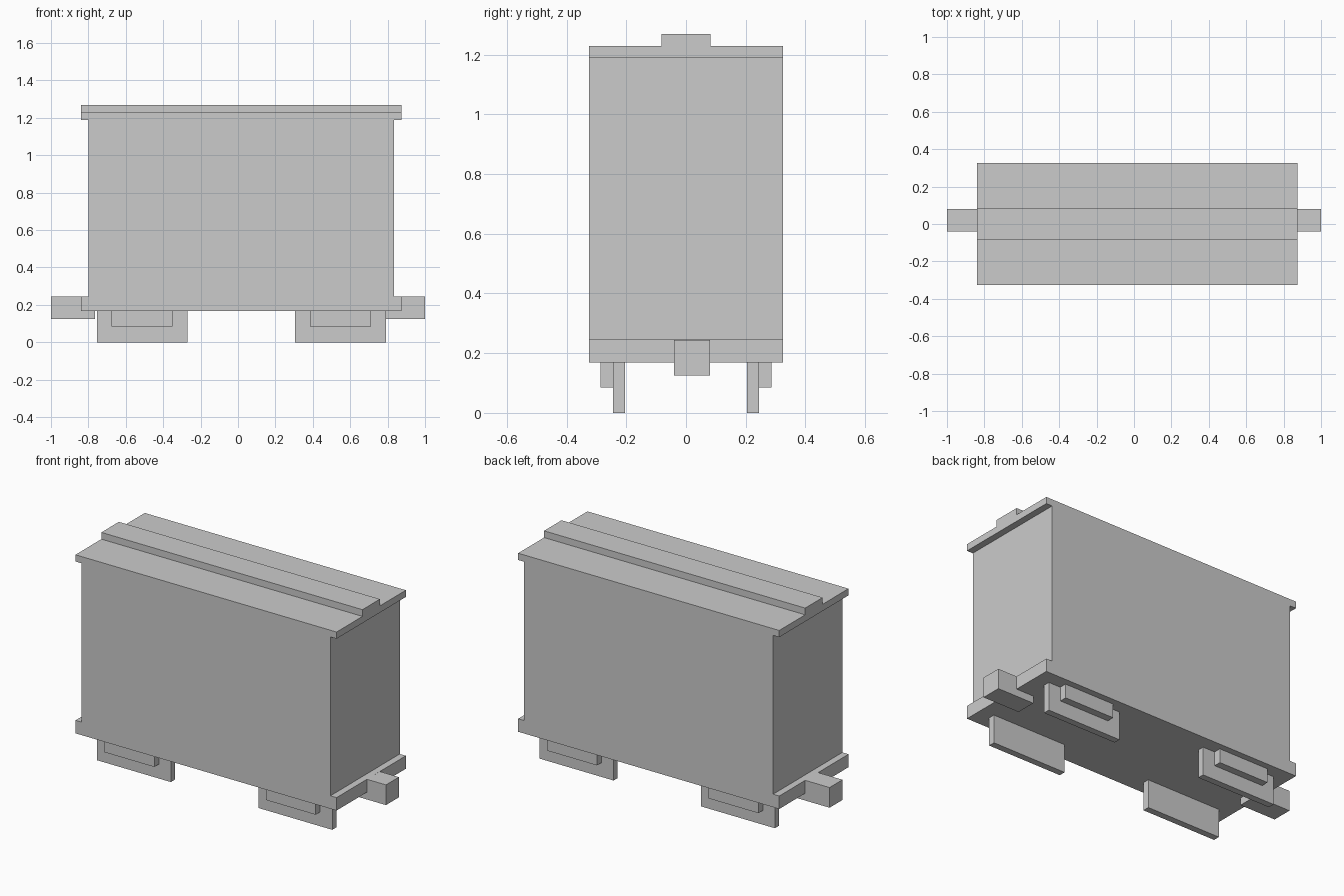
import bpy, bmesh

if "Cube" in bpy.data.objects:
    bpy.data.objects.remove(bpy.data.objects["Cube"])

CX = 0.0175      # body centre along x (couplers stick out unevenly)
HALF_Y = 0.325   # half the body width


def finish(name, bm):
    bmesh.ops.recalc_face_normals(bm, faces=bm.faces)
    mesh = bpy.data.meshes.new(name)
    bm.to_mesh(mesh)
    bm.free()
    obj = bpy.data.objects.new(name, mesh)
    bpy.context.collection.objects.link(obj)
    return obj


def box(name, x, y, z):
    """Box from (min, max) ranges on each axis."""
    bm = bmesh.new()
    bmesh.ops.create_cube(bm, size=1)
    for v in bm.verts:
        v.co = [r[0] if c < 0 else r[1] for c, r in zip(v.co, (x, y, z))]
    return finish(name, bm)


# Car body: I-shaped profile (floor, walls, roof slab) extruded across the width
half = [(0.8575, 0.168), (0.8575, 0.245), (0.8175, 0.245),
        (0.8175, 1.188), (0.8575, 1.188), (0.8575, 1.228)]
profile = half + [(-x, z) for x, z in reversed(half)]
bm = bmesh.new()
face = bm.faces.new([bm.verts.new((CX + x, -HALF_Y, z)) for x, z in profile])
ext = bmesh.ops.extrude_face_region(bm, geom=[face], use_keep_orig=True)
bmesh.ops.translate(bm, vec=(0, 2 * HALF_Y, 0),
                    verts=[g for g in ext["geom"] if isinstance(g, bmesh.types.BMVert)])
finish("car_body", bm)

# Raised walkway along the roof
box("roof_walkway", (CX - 0.8575, CX + 0.8575), (-0.082, 0.082), (1.228, 1.268))

# Couplers, running a little way under the floor
for end, x in (("left", (-1.0, -0.765)), ("right", (0.76, 1.0))):
    box(f"{end}_coupler", x, (-0.04, 0.081), (0.125, 0.2449))

# Wheel frames: a plate with a bearing block on its outer face
for end, sx in (("left", -1), ("right", 1)):
    cx = CX + sx * 0.53
    for side, sy in (("front", -1), ("back", 1)):
        box(f"{end}_{side}_wheel_plate", (cx - 0.2425, cx + 0.2425),
            sorted((sy * 0.205, sy * 0.244)), (0, 0.168))
        box(f"{end}_{side}_bearing_block", (cx - 0.1635, cx + 0.1635),
            sorted((sy * 0.244, sy * 0.287)), (0.085, 0.168))
